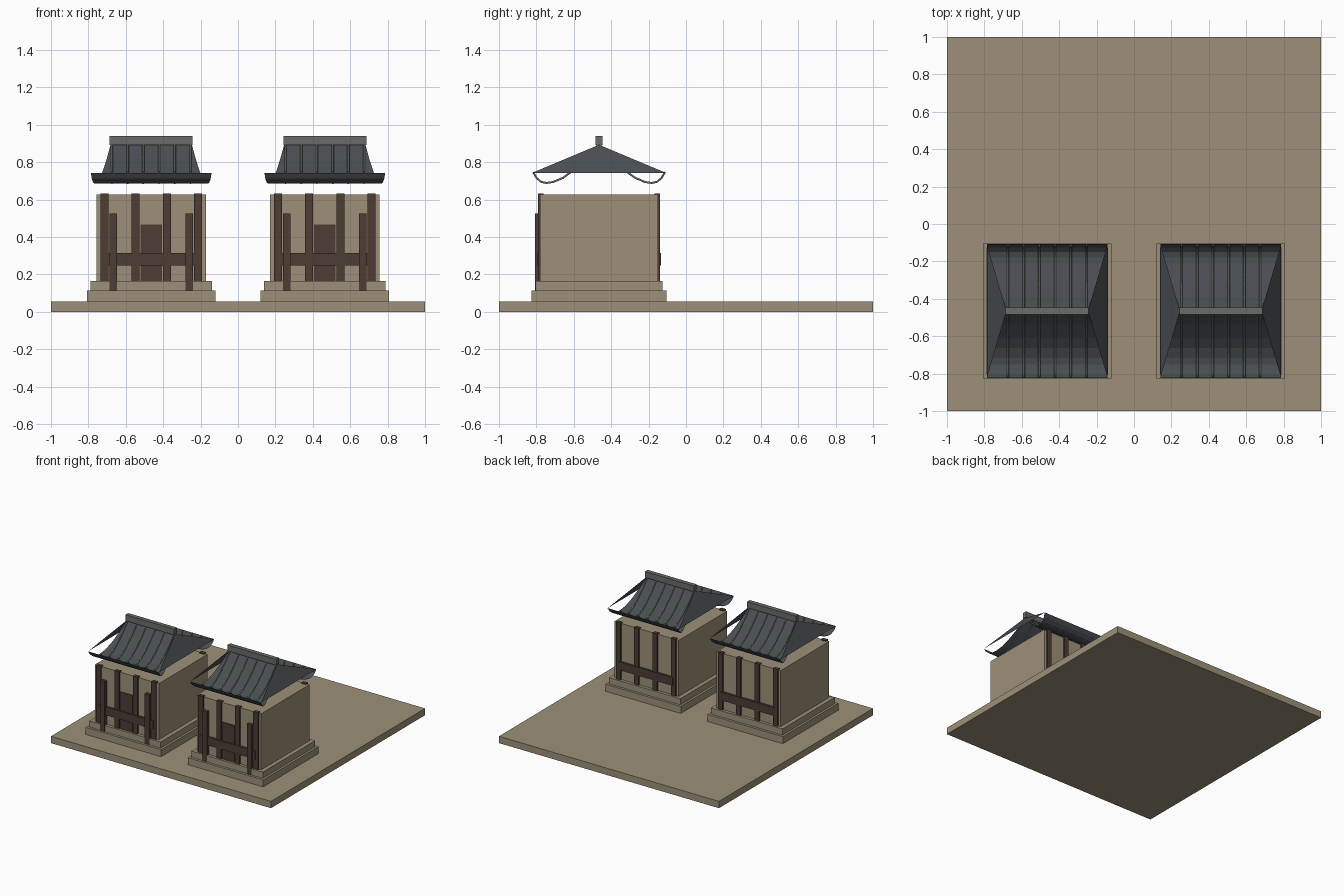
import bpy

cube = bpy.data.objects.get("Cube")
if cube:
    bpy.data.objects.remove(cube, do_unlink=True)


def material(name, rgb):
    mat = bpy.data.materials.new(name)
    mat.use_nodes = True
    color = (*rgb, 1)
    mat.diffuse_color = color
    mat.node_tree.nodes["Principled BSDF"].inputs["Base Color"].default_value = color
    return mat


stone = material("sandy stone", (0.34, 0.28, 0.19))
wood = material("dark wood", (0.072, 0.047, 0.035))
slate = material("blue grey slate", (0.066, 0.076, 0.084))
ridge_grey = material("ridge grey", (0.14, 0.15, 0.14))


def add_mesh(name, verts, faces, mat):
    mesh = bpy.data.meshes.new(name)
    mesh.from_pydata(verts, [], faces)
    mesh.materials.append(mat)
    obj = bpy.data.objects.new(name, mesh)
    bpy.context.collection.objects.link(obj)
    return obj


def box(name, x, y, z, mat):
    """Box from (min, max) ranges on each axis."""
    verts = [(a, b, c) for a in x for b in y for c in z]
    faces = [(0, 1, 3, 2), (4, 6, 7, 5), (0, 4, 5, 1),
             (2, 3, 7, 6), (0, 2, 6, 4), (1, 5, 7, 3)]
    return add_mesh(name, verts, faces, mat)


# Roof slope profile: fraction from ridge to eave, height
PROFILE = [(0, 0.893), (0.2, 0.815), (0.4, 0.75), (0.55, 0.712), (0.7, 0.69),
           (0.8, 0.685), (0.88, 0.691), (0.95, 0.712), (1, 0.743)]
RIDGE_X, EAVE_X, EAVE_Y = 0.2175, 0.323, 0.358


def roof_slope(cx, cy, side):
    verts = []
    for t, z in PROFILE:
        half = RIDGE_X + (EAVE_X - RIDGE_X) * t
        y = cy + side * EAVE_Y * t
        verts += [(cx - half, y, z), (cx + half, y, z)]
    faces = []
    for i in range(0, len(verts) - 2, 2):
        face = (i, i + 2, i + 3, i + 1)
        faces.append(face if side < 0 else face[::-1])
    add_mesh("roof_slope", verts, faces, slate)


def roof_hip(cx, cy, side):
    top, low = PROFILE[0][1], PROFILE[-1][1]
    x = cx + side * EAVE_X
    verts = [(x, cy - EAVE_Y, low), (x, cy + EAVE_Y, low), (cx + side * RIDGE_X, cy, top)]
    add_mesh("roof_hip", verts, [(0, 1, 2) if side > 0 else (1, 0, 2)], slate)


def roof_rib(x, cy, side):
    curve = bpy.data.curves.new("roof_rib", "CURVE")
    curve.dimensions = "3D"
    curve.bevel_depth = 0.006
    curve.bevel_resolution = 1
    curve.use_fill_caps = True
    spline = curve.splines.new("POLY")
    spline.points.add(len(PROFILE) - 1)
    for point, (t, z) in zip(spline.points, PROFILE):
        point.co = (x, cy + side * (EAVE_Y - 0.006) * t, z + 0.004, 1)
    curve.materials.append(ridge_grey)
    bpy.context.collection.objects.link(bpy.data.objects.new("roof_rib", curve))


def pavilion(cx, cy):
    def part(name, x0, x1, y0, y1, z0, z1, mat):
        ys = sorted((cy + y0, cy + y1))
        box(name, (cx + x0, cx + x1), ys, (z0, z1), mat)

    # Stepped plinth and walls
    part("lower_plinth", -0.343, 0.343, -0.36, 0.36, 0.056, 0.114, stone)
    part("upper_plinth", -0.325, 0.325, -0.34, 0.34, 0.114, 0.165, stone)
    part("walls", -0.292, 0.292, -0.315, 0.315, 0.165, 0.626, stone)

    # Timber posts and rails on front and back
    for side in (-1, 1):
        for x in (-0.25, -0.084, 0.084, 0.25):
            part("wall_post", x - 0.021, x + 0.021, side * 0.297, side * 0.327,
                 0.165, 0.633, wood)
        part("rail", -0.25, 0.25, side * 0.305, side * 0.332, 0.247, 0.315, wood)

    # Door and porch posts
    part("door", -0.057, 0.057, -0.322, -0.31, 0.165, 0.467, wood)
    for x in (-0.203, 0.203):
        part("porch_post", x - 0.021, x + 0.021, -0.343, -0.31, 0.114, 0.525, wood)

    # Sagging roof with hips, ribs and ridge beam
    for side in (-1, 1):
        roof_slope(cx, cy, side)
        roof_hip(cx, cy, side)
        for i in range(6):
            roof_rib(cx + (i - 2.5) * 0.084, cy, side)
    part("ridge_beam", -0.222, 0.222, -0.018, 0.018, 0.892, 0.941, ridge_grey)


# Ground slab and the pair of pavilions
box("ground_slab", (-1, 1), (-1, 1), (0, 0.056), stone)
for x in (-0.464, 0.464):
    pavilion(x, -0.465)
